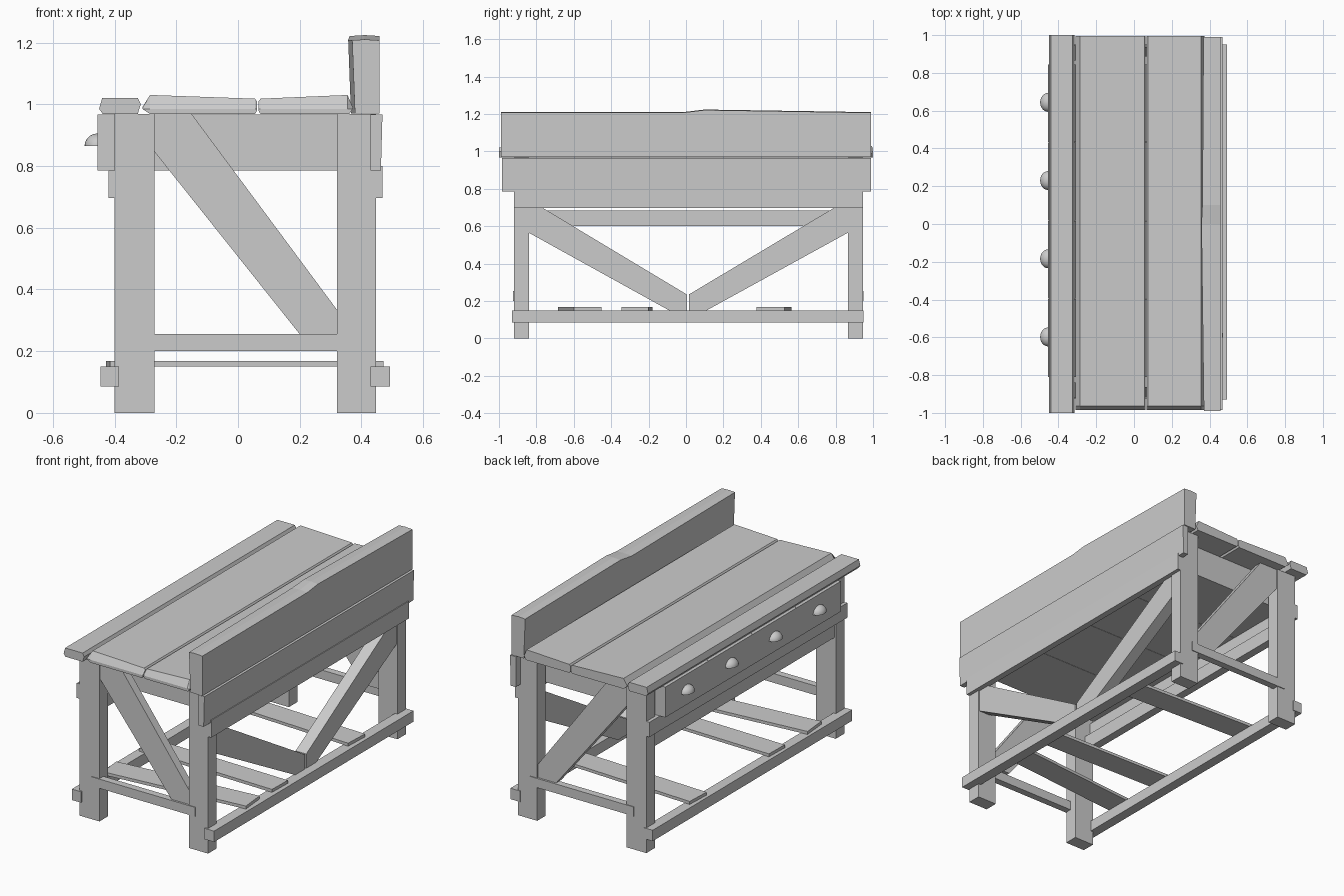
import bpy, bmesh, math
from mathutils import Vector

if "Cube" in bpy.data.objects:
    bpy.data.objects.remove(bpy.data.objects["Cube"])


def make(name, bm):
    bmesh.ops.recalc_face_normals(bm, faces=bm.faces)
    me = bpy.data.meshes.new(name)
    bm.to_mesh(me)
    bm.free()
    ob = bpy.data.objects.new(name, me)
    bpy.context.collection.objects.link(ob)
    return ob


def loft(name, rings):
    """Skin a list of equal-length point rings and cap both ends."""
    bm = bmesh.new()
    vs = [[bm.verts.new(p) for p in r] for r in rings]
    n = len(rings[0])
    for a, b in zip(vs, vs[1:]):
        for i in range(n):
            bm.faces.new((a[i], a[(i + 1) % n], b[(i + 1) % n], b[i]))
    bm.faces.new(vs[0])
    bm.faces.new(vs[-1])
    return make(name, bm)


def box(name, x0, x1, y0, y1, z0, z1):
    return loft(name, [[(x0, y0, z), (x1, y0, z), (x1, y1, z), (x0, y1, z)] for z in (z0, z1)])


def prism_y(name, prof, y0, y1):
    return loft(name, [[(x, y, z) for x, z in prof] for y in (y0, y1)])


def prism_x(name, prof, x0, x1):
    return loft(name, [[(x, y, z) for y, z in prof] for x in (x0, x1)])


# legs
for x0, x1 in ((-0.40, -0.27), (0.32, 0.447)):
    for y0, y1 in ((-0.92, -0.84), (0.865, 0.945)):
        box("leg", x0, x1, y0, y1, 0, 0.968)

# end frames: cross rail and diagonal brace
diag = [(-0.27, 0.968), (-0.15, 0.968), (0.32, 0.335), (0.32, 0.255), (0.20, 0.255), (-0.27, 0.845)]
for s in (-1, 1):
    c = 0.0125
    a, b = sorted((c + s * 0.937, c + s * 0.895))
    box("end_cross_rail", -0.32, 0.365, a, b, 0.20, 0.255)
    a, b = sorted((c + s * 0.925, c + s * 0.875))
    prism_y("end_brace", diag, a, b)

# long bottom stretchers and upper rails
box("stretcher_left", -0.445, -0.385, -0.93, 0.95, 0.085, 0.15)
box("stretcher_right", 0.43, 0.493, -0.93, 0.95, 0.085, 0.15)
box("upper_rail_left", -0.42, -0.38, -0.92, 0.945, 0.697, 0.785)
box("upper_rail_right", 0.43, 0.468, -0.92, 0.945, 0.697, 0.80)
box("inner_rail", -0.39, -0.34, -0.85, 0.87, 0.60, 0.685)

# V braces on the long right side
prism_x("side_brace_a", [(-0.84, 0.565), (-0.84, 0.74), (-0.836, 0.74), (0.005, 0.235),
                         (0.005, 0.15), (-0.09, 0.15)], 0.37, 0.44)
prism_x("side_brace_b", [(0.865, 0.565), (0.865, 0.74), (0.861, 0.74), (0.015, 0.235),
                         (0.015, 0.15), (0.11, 0.15)], 0.37, 0.44)

# loose shelf planks: centre y, width, skew angle
for y, w, deg in ((-0.567, 0.15, 5.4), (-0.262, 0.145, -1.3), (0.47, 0.15, -2.5)):
    p = box("shelf_plank", -0.445, 0.445, -w / 2, w / 2, 0.15, 0.168)
    p.rotation_euler.z = math.radians(deg)
    p.location = (0.022, y, 0)

# drawers with quarter-dome cup pulls
W = 0.414
for i in range(4):
    y0 = -0.81 + i * W
    box("drawer", -0.455, 0.43, y0 + 0.001, y0 + W - 0.001, 0.785, 0.966)
    bm = bmesh.new()
    bmesh.ops.create_uvsphere(bm, u_segments=24, v_segments=16, radius=1)
    for n in ((0, 0, -1), (1, 0, 0)):
        r = bmesh.ops.bisect_plane(bm, geom=bm.verts[:] + bm.edges[:] + bm.faces[:], dist=1e-5,
                                   plane_co=(0, 0, 0), plane_no=n, clear_outer=True)
        cut = [e for e in r["geom_cut"] if isinstance(e, bmesh.types.BMEdge)]
        bmesh.ops.holes_fill(bm, edges=[e for e in cut if e.is_boundary])
    bmesh.ops.scale(bm, vec=Vector((0.042, 0.05, 0.04)), verts=bm.verts)
    k = make("drawer_pull", bm)
    k.location = (-0.455, y0 + W / 2 + 0.005, 0.865)
    bpy.context.view_layer.objects.active = k
    bpy.ops.object.select_all(action="DESELECT")
    k.select_set(True)
    bpy.ops.object.shade_smooth_by_angle(angle=math.radians(40))

# worktop boards with worn edges
prism_y("top_board_left", [(-0.438, 0.968), (-0.45, 0.985), (-0.44, 1.02), (-0.325, 1.02),
                           (-0.315, 1.0), (-0.325, 0.968)], -1.0, 1.0)
mid_a = [(-0.285, 0.968), (-0.31, 0.99), (-0.285, 1.03), (0.055, 1.018), (0.062, 1.008), (0.062, 0.98), (0.055, 0.968)]
mid_b = [(0.073, 0.968), (0.066, 0.98), (0.066, 1.008), (0.073, 1.018), (0.355, 1.03), (0.372, 0.99), (0.36, 0.968)]
for name, prof in (("top_board_middle", mid_a), ("top_board_right", mid_b)):
    # front end slopes down to a chamfer
    loft(name, [[(x, -0.985, min(z, 0.985)) for x, z in prof],
                [(x, -0.963, z) for x, z in prof],
                [(x, 0.995, z) for x, z in prof]])

# upright board along the right edge, with a slight warp in the middle
back = [(0.374, 0.97), (0.365, 1.207), (0.41, 1.21), (0.458, 1.207), (0.458, 0.97)]
loft("upright_board", [[(x + dx * (x < 0.4), y, z + dz * (z > 1)) for x, z in back]
                       for y, dx, dz in ((-0.99, 0.005, 0), (0.0, -0.008, 0.002),
                                         (0.1, -0.003, 0.014), (0.99, 0.003, 0))])

# apron board under it
prism_y("right_apron", [(0.43, 0.785), (0.43, 0.966), (0.468, 0.966), (0.463, 0.785)], -0.985, 0.99)
